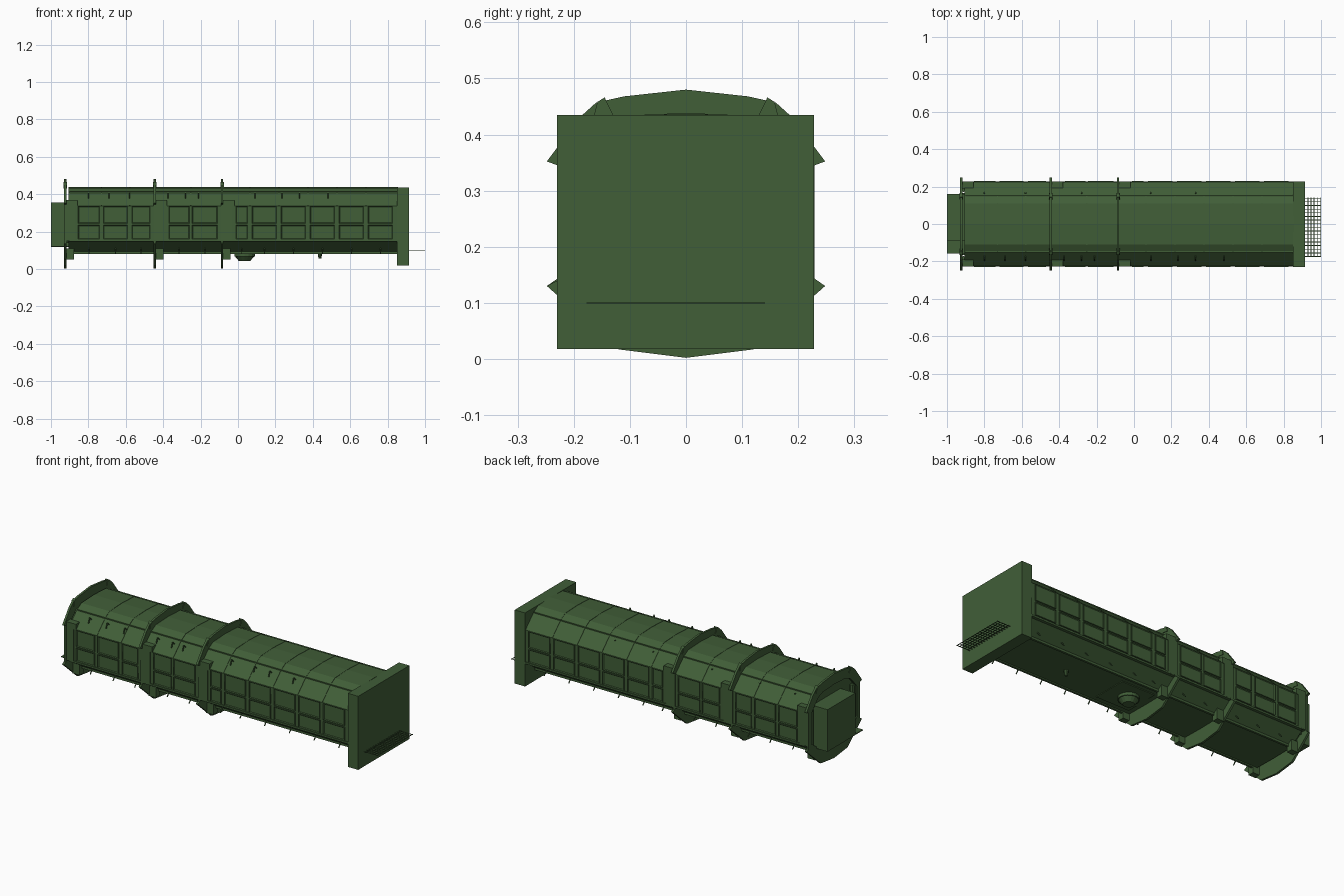
import bpy, bmesh, math
from mathutils import Matrix, Vector

if "Cube" in bpy.data.objects:
    bpy.data.objects.remove(bpy.data.objects["Cube"])

green = bpy.data.materials.new("dark_green")
green.diffuse_color = (0.052, 0.112, 0.039, 1)
green.use_nodes = True
green.node_tree.nodes["Principled BSDF"].inputs["Base Color"].default_value = green.diffuse_color


def finish(name, bm):
    bmesh.ops.recalc_face_normals(bm, faces=list(bm.faces))
    me = bpy.data.meshes.new(name)
    bm.to_mesh(me)
    bm.free()
    ob = bpy.data.objects.new(name, me)
    bpy.context.collection.objects.link(ob)
    me.materials.append(green)
    return ob


def add_box(bm, x0, x1, y0, y1, z0, z1):
    m = Matrix.Translation(((x0 + x1) / 2, (y0 + y1) / 2, (z0 + z1) / 2))
    m = m @ Matrix.Diagonal((abs(x1 - x0), abs(y1 - y0), abs(z1 - z0), 1))
    return bmesh.ops.create_cube(bm, size=1, matrix=m)["verts"]


def add_cyl(bm, a, b, r1, r2, n):
    a, b = Vector(a), Vector(b)
    m = Matrix.Translation((a + b) / 2) @ (b - a).to_track_quat('Z', 'Y').to_matrix().to_4x4()
    bmesh.ops.create_cone(bm, cap_ends=True, segments=n, radius1=r1, radius2=r2,
                          depth=(b - a).length, matrix=m)


def mirror(half):
    return half + [(-y, z) for y, z in half[-2:0:-1]]


def add_prism(bm, pts, x0, x1):
    a = [bm.verts.new((x0, *p)) for p in pts]
    b = [bm.verts.new((x1, *p)) for p in pts]
    bm.faces.new(a)
    bm.faces.new(b)
    for i in range(len(pts)):
        j = (i + 1) % len(pts)
        bm.faces.new((a[i], a[j], b[j], b[i]))


def add_ring(bm, outer, inner, x0, x1):
    loops = [[bm.verts.new((x, *p)) for p in pts]
             for pts, x in ((outer, x0), (outer, x1), (inner, x1), (inner, x0))]
    n = len(outer)
    for k in range(4):
        a, b = loops[k], loops[(k + 1) % 4]
        for i in range(n):
            j = (i + 1) % n
            bm.faces.new((a[i], a[j], b[j], b[i]))


ribs = (-0.924, -0.445, -0.085)
# panel columns on each wall, split by the ribs
columns = [(-0.855, -0.74), (-0.72, -0.59), (-0.568, -0.47), (-0.37, -0.26), (-0.245, -0.11),
           (-0.012, 0.052)] + [(0.075 + 0.155 * k, 0.207 + 0.155 * k) for k in range(5)]
roof = [(0.224, 0.337), (0.15, 0.41), (0.11, 0.432)]
body = mirror([(0, 0.437)] + roof[::-1] + [(0.222, 0.155), (0.135, 0.087), (0, 0.085)])

# main corridor shell, recessed at the back end
bm = bmesh.new()
add_prism(bm, body, -0.905, 0.855)
finish("corridor_shell", bm)

# end plate
bm = bmesh.new()
add_box(bm, 0.85, 0.915, -0.23, 0.228, 0.018, 0.435)
finish("end_plate", bm)

# ring ribs
outer = mirror([(0, 0.48), (0.11, 0.468), (0.16, 0.457), (0.19, 0.43), (0.248, 0.352), (0.229, 0.345),
                (0.229, 0.137), (0.248, 0.13), (0.12, 0.017), (0, 0.002)])
inner = mirror([(0, 0.42), (0.1, 0.415), (0.14, 0.4), (0.17, 0.37), (0.2, 0.335), (0.205, 0.33),
                (0.205, 0.16), (0.2, 0.155), (0.13, 0.105), (0, 0.103)])
for i, x in enumerate(ribs):
    bm = bmesh.new()
    add_ring(bm, outer, inner, x - 0.006, x + 0.006)
    finish(f"ring_rib_{i + 1}", bm)

# brackets beside each rib
bm = bmesh.new()
for x in ribs:
    for s in (-1, 1):
        add_box(bm, x, x + 0.052, s * 0.2, s * 0.2275, 0.15, 0.345)
        add_box(bm, x, x + 0.066, s * 0.19, s * 0.2275, 0.335, 0.368)
        add_box(bm, x, x + 0.046, s * 0.13, s * 0.165, 0.05, 0.11)
        add_prism(bm, [(s * 0.13, 0.435), (s * 0.145, 0.466), (s * 0.158, 0.458), (s * 0.165, 0.43)],
                  x - 0.009, x + 0.009)
finish("rib_brackets", bm)

# framed wall panels: shallow boxes with a recessed face
bm = bmesh.new()
for x0, x1 in columns:
    for s in (-1, 1):
        for z0, z1 in ((0.16, 0.234), (0.243, 0.336)):
            verts = add_box(bm, x0, x1, s * 0.21, s * 0.229, z0, z1)
            faces = {f for v in verts for f in v.link_faces}
            face = max(faces, key=lambda f: f.calc_center_median().y * s)
            bmesh.ops.inset_region(bm, faces=[face], thickness=0.006)
            bmesh.ops.translate(bm, verts=list(face.verts), vec=(0, -s * 0.004, 0))
finish("wall_panels", bm)

# ledges along the top and bottom of the walls
bm = bmesh.new()
for s in (-1, 1):
    add_box(bm, -0.9, 0.85, s * 0.2, s * 0.227, 0.146, 0.156)
    add_box(bm, -0.9, 0.85, s * 0.13, s * 0.142, 0.08, 0.096)
    add_box(bm, -0.9, 0.85, s * 0.145, s * 0.153, 0.4, 0.413)
finish("edge_rails", bm)

# thin seam straps over the roof
bm = bmesh.new()
strap = mirror([(0, 0.4385)] + [(y + 0.0015, z + 0.0015) for y, z in roof[::-1]] + [(0.2, 0.33), (0, 0.33)])
for (a0, a1), (b0, b1) in zip(columns, columns[1:]):
    mid = (a1 + b0) / 2
    if b0 - a1 < 0.05:
        add_prism(bm, strap, mid - 0.003, mid + 0.003)
finish("roof_seams", bm)

# hooks on the front roof slope and pins along the lower slopes
bm = bmesh.new()
for k, x in enumerate((-0.8, -0.69, -0.58, -0.375, -0.28, -0.21, 0.09, 0.235, 0.33, 0.48)):
    add_cyl(bm, (x, -0.165, 0.385), (x, -0.185, 0.405), 0.003, 0.003, 6)
    add_cyl(bm, (x, -0.185, 0.405), (x, -0.196, 0.377), 0.003, 0.003, 6)
    if k % 2 == 0:
        add_cyl(bm, (x, 0.16, 0.39), (x, 0.169, 0.4), 0.005, 0.005, 6)
for x0, x1 in columns:
    for s in (-1, 1):
        x = (x0 + x1) / 2
        add_cyl(bm, (x, s * 0.16, 0.115), (x, s * 0.185, 0.085), 0.003, 0.003, 6)
finish("hooks_and_pins", bm)

# underside hatch, round fitting and small nozzle
bm = bmesh.new()
add_box(bm, -0.05, 0.16, -0.1, 0.1, 0.082, 0.09)
add_cyl(bm, (0.035, 0, 0.09), (0.035, 0, 0.066), 0.055, 0.055, 16)
add_cyl(bm, (0.035, 0, 0.066), (0.035, 0, 0.042), 0.05, 0.03, 16)
add_cyl(bm, (0.438, 0, 0.09), (0.438, 0, 0.056), 0.014, 0.008, 10)
finish("underside_fittings", bm)

# back doorway: box, floor sheet and side posts
bm = bmesh.new()
add_box(bm, -1.0, -0.9, -0.09, 0.16, 0.12, 0.355)
finish("back_box", bm)
bm = bmesh.new()
add_box(bm, -1.0, -0.9, -0.157, 0.16, 0.117, 0.122)
finish("back_floor", bm)
bm = bmesh.new()
for s in (-1, 1):
    add_cyl(bm, (-0.912, s * 0.185, 0.14), (-0.912, s * 0.185, 0.345), 0.014, 0.014, 8)
finish("back_posts", bm)

# wire grating in front of the end plate
bm = bmesh.new()
for k in range(17):
    y = -0.174 + k * 0.0195
    add_box(bm, 0.91, 1.0, y - 0.002, y + 0.002, 0.099, 0.101)
for k in range(5):
    x = 0.93 + k * 0.0165
    add_box(bm, x - 0.002, x + 0.002, -0.177, 0.141, 0.099, 0.101)
finish("grating", bm)
